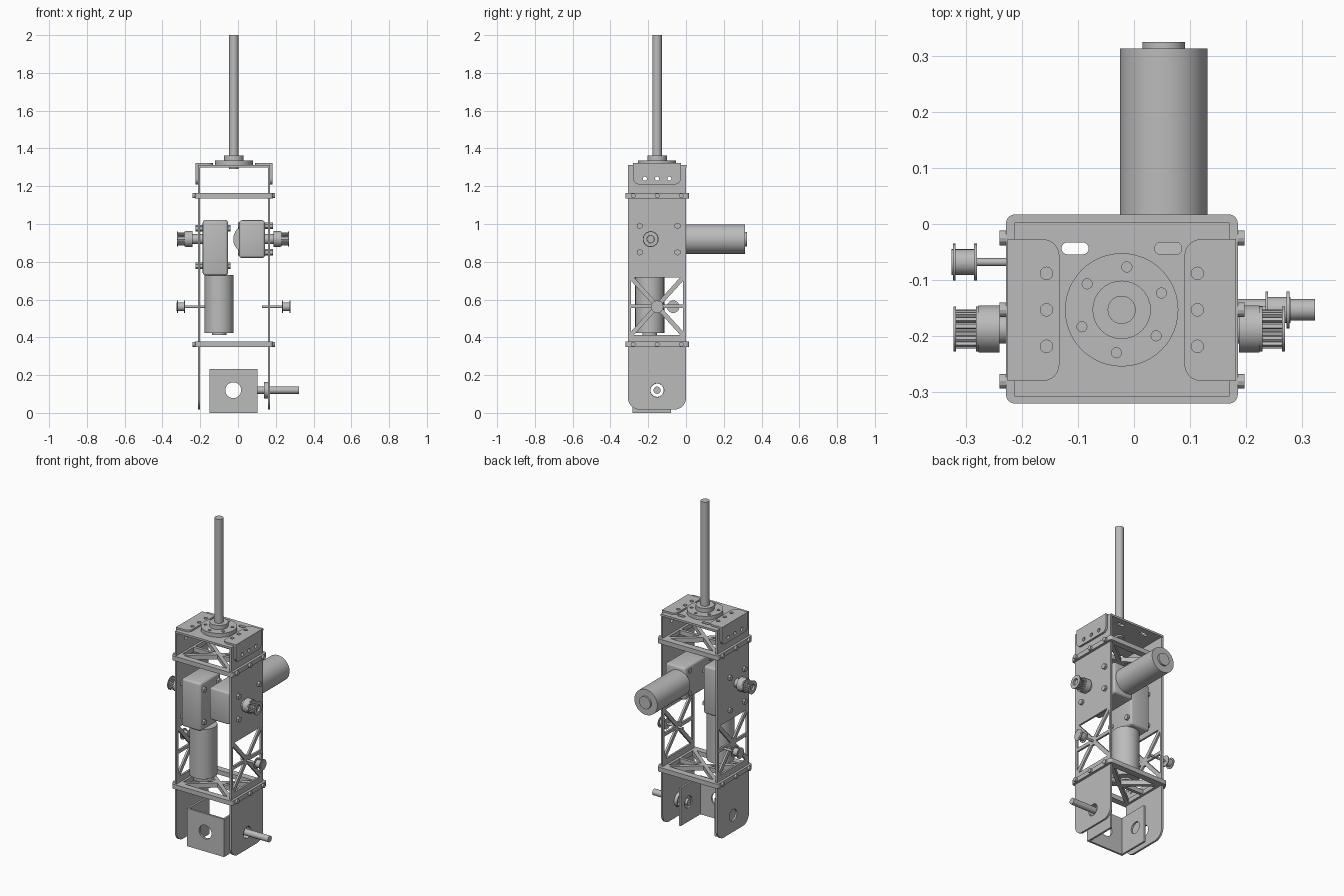
import bpy, bmesh, math
from mathutils import Matrix, Vector

cube = bpy.data.objects.get("Cube")
if cube:
    bpy.data.objects.remove(cube, do_unlink=True)

grey = bpy.data.materials.new("machined grey")
grey.use_nodes = True
grey.diffuse_color = (0.5, 0.5, 0.5, 1)
grey.node_tree.nodes["Principled BSDF"].inputs["Base Color"].default_value = (0.5, 0.5, 0.5, 1)

CX, CY = -0.022, -0.153      # centre of the tower
T = 0.012                    # sheet thickness
AXES = {"X": ((0, 1, 0), (0, 0, 1), (1, 0, 0)),
        "Y": ((1, 0, 0), (0, 0, 1), (0, -1, 0)),
        "Z": ((1, 0, 0), (0, 1, 0), (0, 0, 1))}
parts = []


def add(name, mesh, matrix=None):
    if matrix:
        mesh.transform(matrix)
    mesh.materials.clear()
    mesh.materials.append(grey)
    ob = bpy.data.objects.new(name, mesh)
    bpy.context.scene.collection.objects.link(ob)
    parts.append(ob)
    return ob


def frame(axis, origin):
    m = Matrix(AXES[axis]).transposed().to_4x4()
    m.translation = Vector(origin)
    return m


def circle(u, v, r, n=28):
    return [(u + r * math.cos(2 * math.pi * i / n), v + r * math.sin(2 * math.pi * i / n)) for i in range(n)]


def rounded(u0, u1, v0, v1, radii=(0, 0, 0, 0)):
    """Rectangle with corner radii: low-low, high-low, high-high, low-high."""
    pts = []
    corners = ((u0, v0, 1, 1), (u1, v0, -1, 1), (u1, v1, -1, -1), (u0, v1, 1, -1))
    for k, ((u, v, su, sv), r) in enumerate(zip(corners, radii)):
        steps = 8 if r else 0
        for i in range(steps + 1):
            a = math.pi + k * math.pi / 2 + (i / steps * math.pi / 2 if steps else 0)
            pts.append((u + su * r + r * math.cos(a), v + sv * r + r * math.sin(a)))
    return pts


def sheet(name, axis, lo, hi, outline, holes=()):
    """Flat plate with holes, spanning lo to hi along the axis."""
    cu = bpy.data.curves.new(name, "CURVE")
    cu.dimensions, cu.fill_mode = "2D", "BOTH"
    cu.extrude = (hi - lo) / 2
    for loop in [outline, *holes]:
        sp = cu.splines.new("POLY")
        sp.points.add(len(loop) - 1)
        for p, (u, v) in zip(sp.points, loop):
            p.co = (u, v, 0, 1)
        sp.use_cyclic_u = True
    tmp = bpy.data.objects.new(name, cu)
    mesh = bpy.data.meshes.new_from_object(tmp)
    bpy.data.objects.remove(tmp)
    bm = bmesh.new()
    bm.from_mesh(mesh)
    bmesh.ops.remove_doubles(bm, verts=bm.verts, dist=1e-5)
    bmesh.ops.recalc_face_normals(bm, faces=bm.faces)
    bm.to_mesh(mesh)
    bm.free()
    mid = (lo + hi) / 2
    return add(name, mesh, frame(axis, [mid if a == axis else 0 for a in "XYZ"]))


def rod(name, axis, lo, hi, centre, r, n=32):
    """Solid cylinder; centre holds the two in-plane coordinates."""
    bm = bmesh.new()
    bmesh.ops.create_cone(bm, cap_ends=True, segments=n, radius1=r, radius2=r, depth=abs(hi - lo),
                          matrix=Matrix.Translation((*centre, 0)))
    mesh = bpy.data.meshes.new(name)
    bm.to_mesh(mesh)
    bm.free()
    mid = (lo + hi) / 2
    return add(name, mesh, frame(axis, [mid if a == axis else 0 for a in "XYZ"]))


def box(name, lo, hi, bevel):
    bm = bmesh.new()
    bmesh.ops.create_cube(bm, size=1)
    for v in bm.verts:
        v.co = [l + (c + 0.5) * (h - l) for c, l, h in zip(v.co, lo, hi)]
    bmesh.ops.bevel(bm, geom=bm.edges[:], offset=bevel, segments=3, affect="EDGES", profile=0.5)
    mesh = bpy.data.meshes.new(name)
    bm.to_mesh(mesh)
    bm.free()
    return add(name, mesh)


def truss(cu, cv, w, h, g, bar):
    """Triangular openings that leave diagonals and one bar along u."""
    gv = g * h / w
    tris = []
    for s in (-1, 1):
        tris.append([(cu - w + g, cv + s * h), (cu + w - g, cv + s * h), (cu, cv + s * gv)])
        for q in (-1, 1):
            tris.append([(cu + s * w, cv + q * (h - gv)), (cu + s * w, cv + q * bar),
                         (cu + s * (bar + gv) * w / h, cv + q * bar)])
    return tris


# Side plates with truss windows and bolted brackets at the top
flange_y = [CY - 0.065, CY, CY + 0.065]
bracket_holes = [circle(y, 1.24, 0.011) for y in flange_y]
sides = (("right", -1, -0.213), ("left", 1, 0.17))
for side, s, x in sides:
    inner = x - s * T
    lo, hi = sorted((x, inner))
    sheet(side + "_side_plate", "X", lo, hi, rounded(-0.307, 0.0, 0.018, 1.312, (0.06, 0.06, 0, 0)),
          truss(CY, 0.565, 0.138, 0.152, 0.016, 0.01) + bracket_holes + [circle(CY, 0.12, 0.036)])
    rod(side + "_truss_hub", "X", lo, hi, (CY, 0.565), 0.028)
    lo, hi = sorted((x, x + s * T))
    sheet(side + "_bracket_leg", "X", lo, hi, rounded(-0.28, -0.027, 1.21, 1.322, (0.03, 0.03, 0, 0)), bracket_holes)
    a, b = sorted((x + s * T, x - s * 0.08))
    radii = (0.03 if s > 0 else 0, 0.03 if s < 0 else 0, 0.03 if s < 0 else 0, 0.03 if s > 0 else 0)
    sheet(side + "_bracket_flange", "Z", 1.312, 1.322, rounded(a, b, -0.28, -0.027, radii),
          [circle(x - s * 0.057, y, 0.011) for y in flange_y])

# Top plate with adjustment slots
slots = [rounded(u - 0.024, u + 0.024, -0.054, -0.033, (0.01,) * 4) for u in (-0.105, 0.061)]
sheet("top_plate", "Z", 1.30, 1.312, rounded(-0.213, 0.17, -0.307, 0.003), slots)

# Horizontal frames with edge screws
for label, z in (("lower", 0.363), ("upper", 1.15)):
    sheet(label + "_frame", "Z", z - 0.014, z + 0.014, rounded(-0.228, 0.185, -0.32, 0.017, (0.016,) * 4),
          truss(CX, CY, 0.165, 0.13, 0.018, 0.009))
    for y in (-0.28, CY, -0.025):
        for x, s in ((-0.228, -1), (0.185, 1)):
            rod(label + "_frame_screw", "X", *sorted((x - s * 0.01, x + s * 0.012)), (y, z), 0.013, 12)

# Mast with its mounting flange
bolt_ring = circle(CX, CY, 0.077, 6)
turn = Matrix.Rotation(math.radians(23), 2)
bolt_ring = [Vector((CX, CY)) + turn @ (Vector(p) - Vector((CX, CY))) for p in bolt_ring]
sheet("mast_flange", "Z", 1.312, 1.336, circle(CX, CY, 0.101, 48), [circle(*p, 0.009, 16) for p in bolt_ring])
rod("mast_collar", "Z", 1.336, 1.362, (CX, CY), 0.052)
rod("mast", "Z", 1.29, 2.0, (CX, CY), 0.025)

# Gear housings and their motors
SY, SZ = -0.187, 0.92        # output shaft position
box("right_gear_housing", (-0.187, SY - 0.1, 0.727), (-0.053, SY + 0.1, 1.022), 0.016)
box("left_gear_housing", (0.005, -0.29, SZ - 0.1), (0.143, 0.0, SZ + 0.1), 0.016)
rod("right_motor", "Z", 0.424, 0.73, (-0.1, -0.192), 0.077, 48)
rod("right_motor_cap", "Z", 0.412, 0.424, (-0.1, -0.192), 0.038)
rod("left_motor", "Y", -0.005, 0.313, (0.053, SZ), 0.078, 48)
rod("left_motor_cap", "Y", 0.313, 0.324, (0.053, SZ), 0.038)

# Housing bolts through the side plates
for p in (-0.07, 0.07):
    for q in (-0.058, 0.142):
        rod("right_housing_bolt", "X", -0.226, -0.04, (SY + p, SZ - q), 0.017, 6)
        rod("left_housing_bolt", "X", 0.0, 0.184, (SY + q, SZ + p), 0.017, 6)


def gear(n, r_out, r_in):
    pts = []
    for i in range(n):
        for f, r in ((0.0, r_in), (0.3, r_in), (0.42, r_out), (0.88, r_out)):
            a = 2 * math.pi * (i + f) / n
            pts.append((SY + r * math.cos(a), SZ + r * math.sin(a)))
    return pts


# Toothed pulleys and idlers, one set on each side
for side, s, x, idler_y, end in (("right", -1, -0.24, -0.068, -0.28), ("left", 1, 0.187, CY, 0.234)):
    def span(a, b, base=x):
        return sorted((base + s * a, base + s * b))
    bore = [circle(SY, SZ, 0.02)]
    rod(side + "_output_shaft", "X", *span(-0.06, 0.0), (SY, SZ), 0.026)
    rod(side + "_output_shaft_tip", "X", *span(0.0, 0.07), (SY, SZ), 0.019)
    sheet(side + "_pulley_hub", "X", *span(0.0, 0.037), circle(SY, SZ, 0.042, 40), bore)
    sheet(side + "_pulley_teeth", "X", *span(0.037, 0.08), gear(16, 0.035, 0.028), bore)
    for d in (0.037, 0.077):
        sheet(side + "_pulley_rim", "X", *span(d, d + 0.005), circle(SY, SZ, 0.04, 40), bore)
    rod(side + "_idler_shaft", "X", *span(-0.107, 0.0, end), (idler_y, 0.562), 0.007, 16)
    rod(side + "_idler_core", "X", *span(0.0, 0.045, end), (idler_y, 0.562), 0.023)
    for d in (0.0, 0.038):
        rod(side + "_idler_rim", "X", *span(d, d + 0.005, end), (idler_y, 0.562), 0.033)

# Pivot bracket, open at the top and the back
sheet("pivot_bracket_front", "Y", -0.282, -0.27, rounded(-0.15, 0.103, 0.0, 0.232), [circle(-0.025, 0.12, 0.042)])
for x in (-0.15, 0.091):
    sheet("pivot_bracket_side", "X", x, x + T, rounded(-0.282, -0.08, 0.0, 0.232), [circle(CY, 0.12, 0.036)])
sheet("pivot_bearing_ring", "X", 0.138, 0.158, circle(CY, 0.12, 0.043), [circle(CY, 0.12, 0.035)])
rod("pivot_shaft", "X", 0.085, 0.323, (CY, 0.12), 0.019)

# Smooth curved faces, keep hard edges
bpy.ops.object.select_all(action="DESELECT")
for ob in parts:
    ob.select_set(True)
bpy.context.view_layer.objects.active = parts[0]
bpy.ops.object.shade_smooth_by_angle(angle=math.radians(25))
